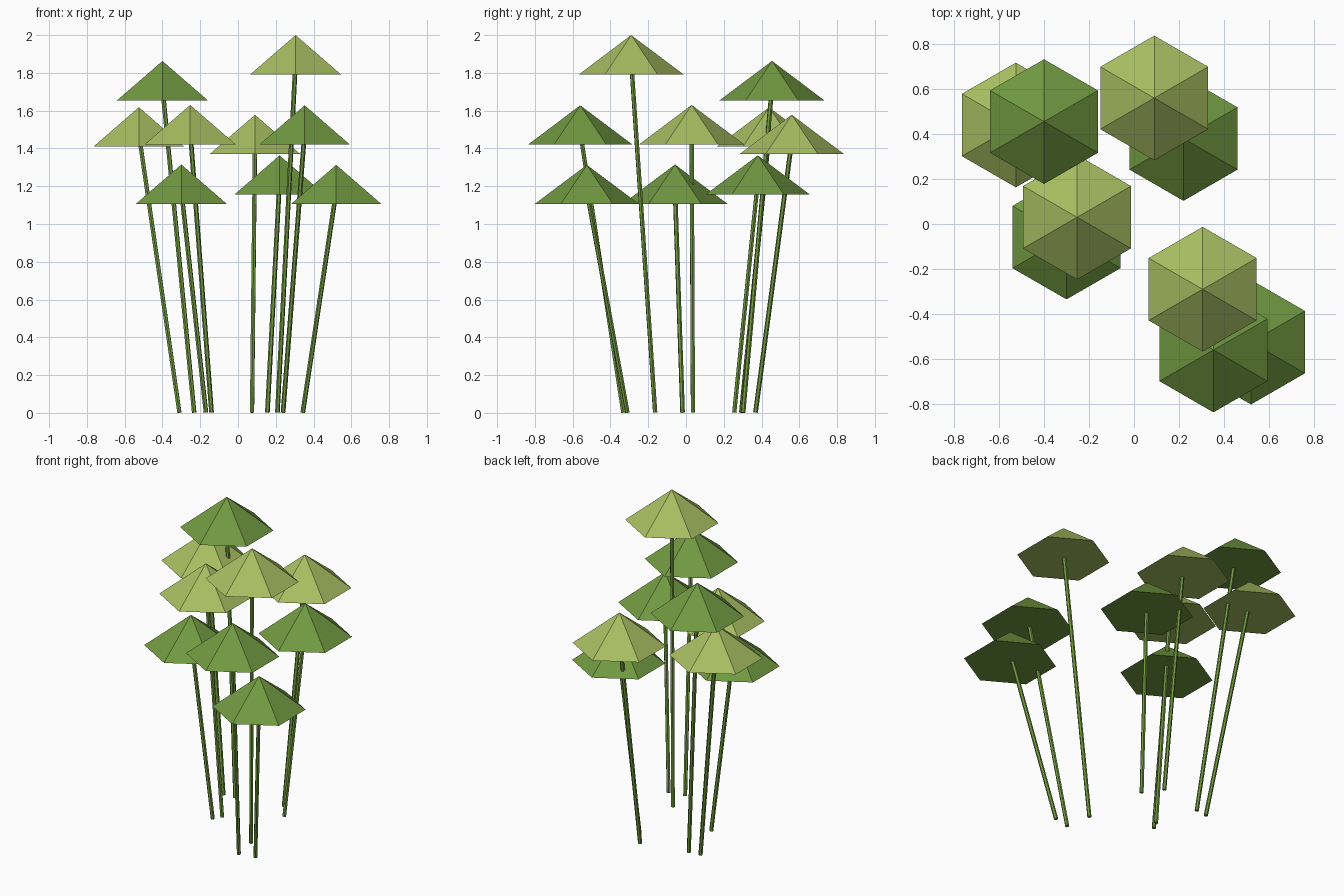
import bpy
from mathutils import Vector

cube = bpy.data.objects.get("Cube")
if cube:
    bpy.data.objects.remove(cube, do_unlink=True)


def make_material(name, rgb):
    mat = bpy.data.materials.new(name)
    mat.use_nodes = True
    color = (*rgb, 1.0)
    mat.diffuse_color = color
    mat.node_tree.nodes["Principled BSDF"].inputs["Base Color"].default_value = color
    return mat


leaf_green = make_material("leaf green", (0.165, 0.32, 0.052))
pale_green = make_material("pale yellow green", (0.385, 0.51, 0.12))

CAP_RADIUS = 0.277
CAP_HEIGHT = 0.208
STEM_RADIUS = 0.0125
ROOT_SPREAD = 0.625   # roots sit closer together than the caps


def add_cap(name, apex, mat):
    # six-sided closed umbrella, one corner facing the back
    bpy.ops.mesh.primitive_cone_add(
        vertices=6, radius1=CAP_RADIUS, radius2=0, depth=CAP_HEIGHT,
        location=apex - Vector((0, 0, CAP_HEIGHT / 2)))
    cap = bpy.context.object
    cap.name = name
    cap.data.materials.append(mat)


def add_stem(name, start, end):
    # thin straight stalk leaning outwards
    axis = end - start
    bpy.ops.mesh.primitive_cylinder_add(
        vertices=6, radius=STEM_RADIUS, depth=axis.length,
        location=(start + end) / 2,
        rotation=axis.to_track_quat('Z', 'Y').to_euler())
    stem = bpy.context.object
    stem.name = name
    stem.data.materials.append(leaf_green)


# cap tip positions and colours
plants = [
    ((0.305, -0.29, 2.0), pale_green),
    ((-0.40, 0.455, 1.863), leaf_green),
    ((-0.525, 0.44, 1.618), pale_green),
    ((-0.253, 0.03, 1.63), pale_green),
    ((0.09, 0.56, 1.578), pale_green),
    ((0.353, -0.56, 1.628), leaf_green),
    ((-0.30, -0.058, 1.315), leaf_green),
    ((0.22, 0.38, 1.363), leaf_green),
    ((0.52, -0.525, 1.313), leaf_green),
]

for i, (tip, mat) in enumerate(plants, 1):
    apex = Vector(tip)
    root = Vector((apex.x * ROOT_SPREAD + 0.018, apex.y * ROOT_SPREAD + 0.018, 0.002))
    add_cap(f"leaf_cap_{i}", apex, mat)
    add_stem(f"stem_{i}", root, apex - Vector((0, 0, CAP_HEIGHT * 0.67)))
